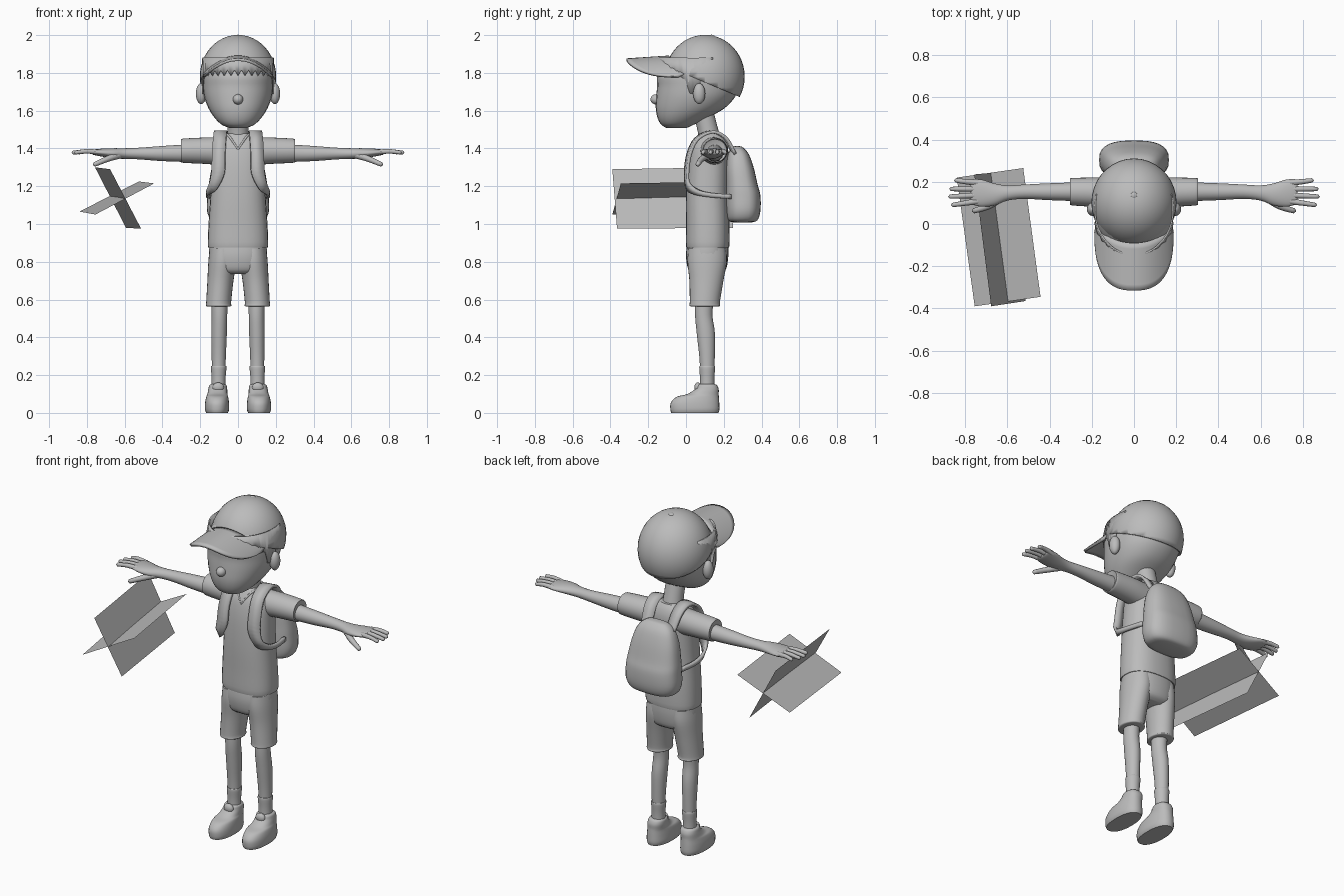
import bpy, bmesh
from math import sin, cos, pi, radians, copysign
from mathutils import Matrix, Vector

if "Cube" in bpy.data.objects:
    bpy.data.objects.remove(bpy.data.objects["Cube"])

clay = bpy.data.materials.new("clay_grey")
clay.use_nodes = True
GREY = (0.5, 0.5, 0.5, 1)
clay.diffuse_color = GREY
clay.node_tree.nodes["Principled BSDF"].inputs["Base Color"].default_value = GREY


def finish(name, bm, mirror=False, thick=0, angle=45):
    """Turn a bmesh into a smooth shaded object."""
    bmesh.ops.recalc_face_normals(bm, faces=bm.faces)
    me = bpy.data.meshes.new(name)
    bm.to_mesh(me)
    bm.free()
    me.materials.append(clay)
    me.shade_smooth()
    me.set_sharp_from_angle(angle=radians(angle))
    ob = bpy.data.objects.new(name, me)
    bpy.context.collection.objects.link(ob)
    if thick:
        mod = ob.modifiers.new("thickness", 'SOLIDIFY')
        mod.thickness, mod.offset = thick, 0
    if mirror:
        ob.modifiers.new("mirror", 'MIRROR')
    return ob


def spline(rows, n):
    """Catmull-Rom through rows of numbers."""
    out = []
    for i in range(len(rows) - 1):
        a, b, c, d = rows[max(i - 1, 0)], rows[i], rows[i + 1], rows[min(i + 2, len(rows) - 1)]
        for k in range(n):
            t = k / n
            out.append([q + t * ((r - p) / 2 + t * ((2 * p - 5 * q + 4 * r - s) / 2
                        + t * (3 * q - p - 3 * r + s) / 2)) for p, q, r, s in zip(a, b, c, d)])
    return out + [list(rows[-1])]


def power(v, e):
    return copysign(abs(v) ** (2 / e), v)


def loft(name, rings, axis='z', e=2, mirror=False, n=4, seg=28):
    """Rings are (position on axis, centre a, centre b, radius a, radius b)."""
    bm = bmesh.new()
    loops = []
    for t, ca, cb, ra, rb in spline(rings, n):
        loop = []
        for k in range(seg):
            w = 2 * pi * k / seg
            a, b = ca + ra * power(cos(w), e), cb + rb * power(sin(w), e)
            loop.append(bm.verts.new((a, b, t) if axis == 'z' else (t, a, b)))
        loops.append(loop)
    for lo, hi in zip(loops, loops[1:]):
        for k in range(seg):
            j = (k + 1) % seg
            bm.faces.new((lo[k], lo[j], hi[j], hi[k]))
    bm.faces.new(loops[0])
    bm.faces.new(loops[-1])
    return finish(name, bm, mirror)


def sheet(name, rows, mirror=False, thick=0):
    """Grid of faces through rows of points."""
    bm = bmesh.new()
    grid = [[bm.verts.new(p) for p in row] for row in rows]
    for r, s in zip(grid, grid[1:]):
        for i in range(len(r) - 1):
            bm.faces.new((r[i], r[i + 1], s[i + 1], s[i]))
    return finish(name, bm, mirror, thick)


def ball(name, centre, radii, mirror=False, cut=None, thick=0):
    bm = bmesh.new()
    bmesh.ops.create_uvsphere(bm, u_segments=36, v_segments=24, radius=1,
                              matrix=Matrix.Translation(centre) @ Matrix.Diagonal((*radii, 1)))
    if cut:
        bmesh.ops.bisect_plane(bm, geom=bm.verts[:] + bm.edges[:] + bm.faces[:],
                               plane_co=cut[0], plane_no=cut[1], clear_inner=True)
    return finish(name, bm, mirror, thick)


def tube(name, points, radius, mirror=False, tip=0.7):
    """Tapered round tube with a rounded end along a path."""
    bm = bmesh.new()
    path = [Vector(p) for p in spline(points, 4)]
    loops = []
    for i, p in enumerate(path):
        d = (path[min(i + 1, len(path) - 1)] - path[max(i - 1, 0)]).normalized()
        u = d.cross((0, 0, 1)).normalized()
        v = d.cross(u)
        r = radius * (1 + (tip - 1) * i / (len(path) - 1))
        loops.append([bm.verts.new(p + r * (u * cos(k * pi / 5) + v * sin(k * pi / 5))) for k in range(10)])
    end = bm.verts.new(path[-1] + d * r * 0.8)
    for lo, hi in zip(loops, loops[1:]):
        for k in range(10):
            bm.faces.new((lo[k], lo[k - 1], hi[k - 1], hi[k]))
    for k in range(10):
        bm.faces.new((loops[-1][k], loops[-1][k - 1], end))
    return finish(name, bm, mirror, angle=80)


# Head, face and neck
loft("head", [(1.507, 0, -.05, .04, .05), (1.525, 0, -.045, .085, .085), (1.56, 0, -.02, .122, .13),
              (1.61, 0, .02, .155, .18), (1.67, 0, .05, .178, .208), (1.73, 0, .065, .187, .218),
              (1.79, 0, .07, .188, .22), (1.86, 0, .085, .175, .185), (1.93, 0, .095, .12, .12)], e=2.15)
ball("nose", (0, -.158, 1.66), (.027, .03, .027))
ball("ears", (.195, .07, 1.69), (.028, .032, .055), mirror=True)
loft("neck", [(1.42, 0, .13, .065, .065), (1.48, 0, .12, .056, .056), (1.6, 0, .09, .055, .055)])

# Hair: a jagged fringe with a pointed lock before each ear
top, low = [], []
for k in range(41):
    a = radians(-110 + 5.5 * k)
    side = max(0, 1 - abs(abs(a) - radians(82)) / 0.3)
    z = 1.785 - 0.13 * side + (0.03 if k % 2 else 0)
    for row, h, s in ((top, 1.88, .97), (low, z, 1.02 - (1.79 - z) * .45)):
        row.append((.191 * s * sin(a), .068 - .222 * s * cos(a), h))
sheet("hair", [top, low], thick=.008)

# Cap: dome, curved bill and button
ball("cap_dome", (0, .1, 1.78), (.196, .205, .215), cut=((0, .05, 1.772), (0, .39, .92)), thick=.012)
bill = []
for j in range(9):
    v, row = j / 8, []
    for k in range(33):
        a = pi * k / 32
        inner = Vector((.172 * cos(a), .02 - .11 * sin(a)))
        outer = Vector((.182 * power(cos(a), 2.6), -.04 - .275 * power(sin(a), 2.6)))
        p = inner.lerp(outer, v)
        row.append((p.x, p.y, 1.885 - .015 * v - .09 * (p.x / .18) ** 2))
    bill.append(row)
sheet("cap_bill", bill, thick=.014)
ball("cap_button", (0, .135, 1.99), (.018, .018, .012))

# Shirt with sleeves and neckline
loft("shirt_body", [(.88, 0, .115, .15, .105), (.885, 0, .115, .16, .115), (1.0, 0, .115, .156, .115),
                    (1.15, 0, .112, .146, .112), (1.3, 0, .117, .14, .108), (1.4, 0, .125, .135, .098),
                    (1.45, 0, .13, .105, .08), (1.48, 0, .13, .066, .06)], e=2.4)
loft("sleeves", [(.08, .145, 1.385, .07, .075), (.17, .15, 1.388, .07, .07), (.29, .153, 1.388, .065, .064),
                 (.3, .153, 1.388, .06, .058)], axis='x', mirror=True)
tube("neckline", [(.068, .12, 1.478), (.045, .06, 1.462), (0, .028, 1.395)], .007, mirror=True)

# Arms, palms and fingers
loft("arms", [(.26, .153, 1.375, .045, .047), (.4, .153, 1.373, .04, .04), (.52, .153, 1.373, .034, .031),
              (.6, .147, 1.373, .036, .028), (.66, .14, 1.374, .052, .027), (.72, .146, 1.378, .064, .021),
              (.765, .152, 1.38, .06, .014), (.775, .152, 1.38, .05, .006)], axis='x', mirror=True)
for name, base, end_x, end_y in (("index", .108, .86, .09), ("middle", .137, .873, .13),
                                 ("ring", .166, .868, .166), ("little", .195, .845, .207)):
    tube(name + "_fingers", [(.74, base, 1.38), (.8, (base + end_y) / 2, 1.385), (end_x, end_y, 1.378)],
         .0145, mirror=True)
tube("thumbs", [(.63, .125, 1.365), (.69, .085, 1.345), (.76, .062, 1.315)], .02, mirror=True, tip=.6)

# Shorts
loft("shorts_hips", [(.735, 0, .11, .11, .07), (.76, 0, .112, .142, .1), (.83, 0, .112, .153, .112),
                     (.9, 0, .115, .15, .108)], e=2.3)
loft("shorts_legs", [(.563, .102, .1, .058, .072), (.568, .102, .1, .067, .081), (.59, .102, .1, .066, .08),
                     (.7, .093, .108, .069, .09), (.8, .083, .112, .074, .104), (.87, .08, .112, .07, .1)],
     mirror=True)

# Legs, socks and shoes
loft("legs", [(.15, .102, .112, .035, .036), (.28, .102, .112, .037, .04), (.42, .1, .105, .041, .048),
              (.52, .098, .094, .041, .046), (.62, .098, .1, .043, .05)], mirror=True)
loft("socks", [(.1, .103, .112, .038, .039), (.18, .103, .112, .037, .038), (.24, .102, .112, .041, .042),
               (.248, .102, .112, .037, .038)], mirror=True)
loft("shoes", [(.0, .111, .047, .058, .125), (.02, .111, .047, .064, .13), (.055, .111, .048, .063, .128),
               (.085, .11, .062, .058, .112), (.1, .109, .09, .053, .083), (.125, .107, .11, .05, .063),
               (.145, .106, .112, .046, .053), (.152, .106, .112, .036, .042)], e=2.3, mirror=True)
ball("shoe_tongues", (.105, .062, .135), (.03, .018, .026), mirror=True)

# Backpack with shoulder straps
loft("backpack", [(1.008, 0, .3, .09, .045), (1.02, 0, .3, .14, .078), (1.07, 0, .303, .164, .091),
                  (1.15, 0, .302, .162, .092), (1.21, 0, .295, .155, .084), (1.3, 0, .284, .138, .074),
                  (1.37, 0, .277, .11, .055), (1.405, 0, .272, .07, .03), (1.412, 0, .272, .03, .012)], e=2.7)
straps = spline([(.08, .25, 1.37, .03, 0), (.088, .2, 1.455, .033, 0), (.092, .13, 1.487, .034, 0),
                 (.097, .05, 1.45, .034, 0), (.102, .01, 1.37, .034, 0), (.106, -.004, 1.27, .034, .004),
                 (.132, .008, 1.2, .018, .018), (.156, .06, 1.168, .004, .014), (.16, .14, 1.152, 0, .012),
                 (.14, .24, 1.145, 0, .012)], 4)
sheet("shoulder_straps", [[(x - w, y, z - h), (x + w, y + w * .4, z + h)] for x, y, z, w, h in straps],
      mirror=True, thick=.016)

# Crossed flat cards beside the right hand
sheet("flat_card", [[(-.84, .22, 1.066), (-.525, .265, 1.225)], [(-.755, -.39, 1.05), (-.443, -.345, 1.215)]])
sheet("steep_card", [[(-.757, .235, 1.3), (-.593, .25, .98)], [(-.677, -.39, 1.29), (-.513, -.365, .975)]])
